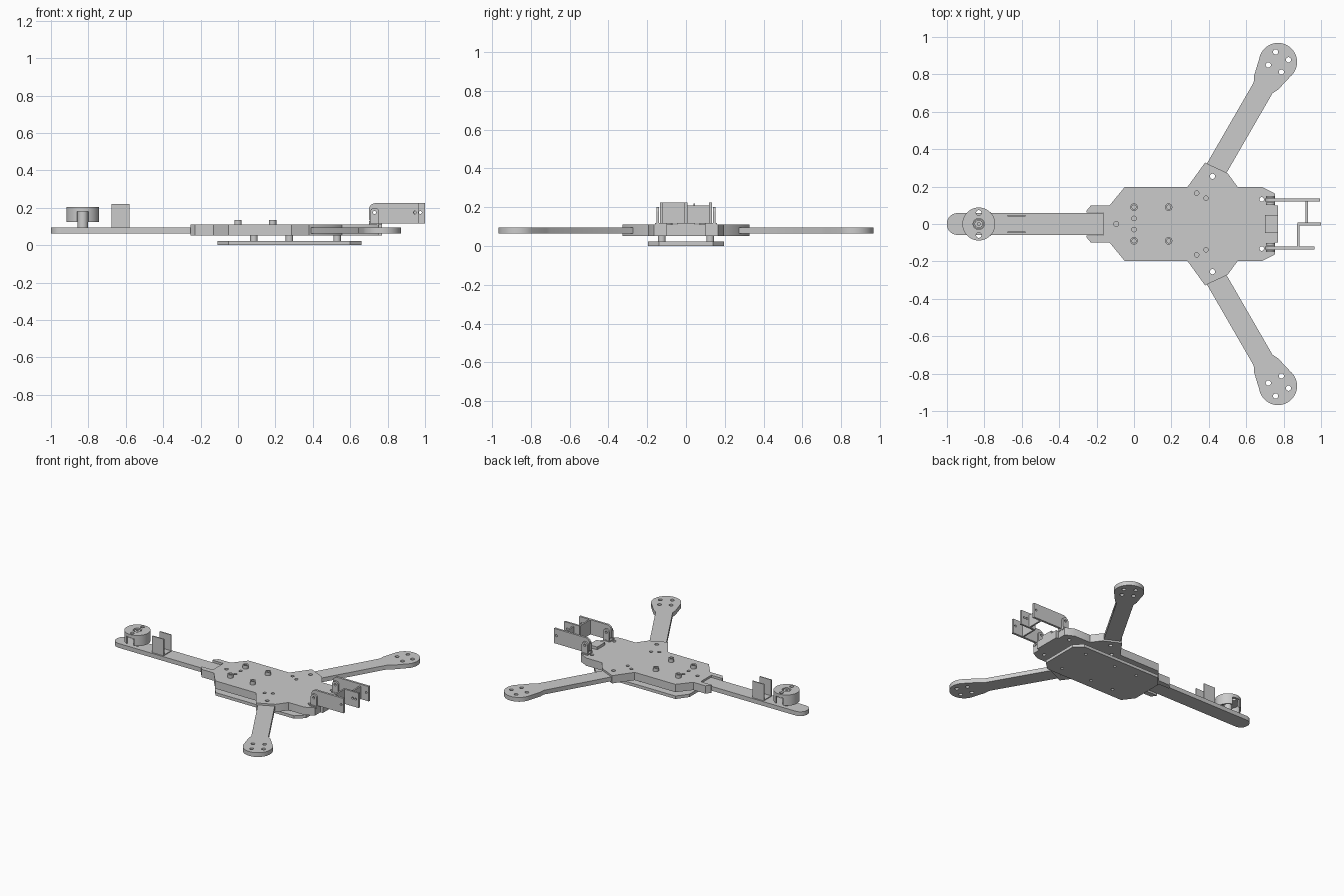
import bpy
from math import sin, cos, pi, radians

if "Cube" in bpy.data.objects:
    bpy.data.objects.remove(bpy.data.objects["Cube"])


def arc(cx, cy, r, a0, a1, n=16):
    """Points along an arc, angles in degrees."""
    return [(cx + r * cos(radians(a0 + (a1 - a0) * i / n)),
             cy + r * sin(radians(a0 + (a1 - a0) * i / n))) for i in range(n + 1)]


def circle(cx, cy, r, n=24):
    return arc(cx, cy, r, 0, 360, n)[:-1]


def mirror(half):
    """Close an outline that is symmetric about y = 0."""
    return half + [(x, -y) for x, y in reversed(half)]


def plate(name, outline, lo, hi, holes=(), upright=False):
    """Extrude a profile: along z, or along y when upright (profile in x, z)."""
    cu = bpy.data.curves.new(name, 'CURVE')
    cu.dimensions = '2D'
    cu.fill_mode = 'BOTH'
    cu.extrude = (hi - lo) / 2
    for pts in [outline] + [circle(*h) for h in holes]:
        sp = cu.splines.new('POLY')
        sp.points.add(len(pts) - 1)
        for p, (x, y) in zip(sp.points, pts):
            p.co = (x, y, 0, 1)
        sp.use_cyclic_u = True
    ob = bpy.data.objects.new(name, cu)
    bpy.context.collection.objects.link(ob)
    mid = (lo + hi) / 2
    if upright:
        ob.rotation_euler = (pi / 2, 0, 0)
        ob.location = (0, mid, 0)
    else:
        ob.location = (0, 0, mid)
    bpy.ops.object.select_all(action='DESELECT')
    ob.select_set(True)
    bpy.context.view_layer.objects.active = ob
    bpy.ops.object.convert(target='MESH')
    bpy.ops.object.shade_smooth_by_angle(angle=radians(30))
    return bpy.context.object


def box(name, x0, x1, y0, y1, z0, z1):
    return plate(name, [(x0, y0), (x1, y0), (x1, y1), (x0, y1)], z0, z1)


# Main body with a slot for the tail boom
body = mirror([(-0.165, 0.062), (-0.255, 0.062), (-0.255, 0.07), (-0.23, 0.1),
               (-0.13, 0.1), (-0.05, 0.197), (0.285, 0.197), (0.38, 0.328),
               (0.5, 0.272), (0.555, 0.197), (0.685, 0.197), (0.75, 0.165),
               (0.75, 0.1), (0.77, 0.1)])
body_holes = [(-0.095, 0, 0.013)]
for s in (1, -1):
    body_holes += [(0, s * 0.03, 0.012), (0.335, s * 0.165, 0.012),
                   (0.385, s * 0.138, 0.012), (0.42, s * 0.255, 0.014),
                   (0.683, s * 0.132, 0.012)]
plate("body", body, 0.052, 0.11, body_holes)
box("front_block", 0.70, 0.77, -0.047, 0.047, 0.105, 0.13)

# Battery plate hung on posts
post_spots = [(x, y) for x in (0.085, 0.275, 0.53) for y in (-0.125, 0.125)]
under = mirror([(-0.11, 0.115), (-0.05, 0.195), (0.6, 0.195), (0.66, 0.14)])
plate("battery_plate", under, 0.0, 0.022, [(x, y, 0.01) for x, y in post_spots])
for x, y in post_spots:
    plate("lower_post", circle(x, y, 0.02), 0.02, 0.054)

# Hollow standoffs on top
for x in (0, 0.185):
    for y in (-0.09, 0.09):
        plate("top_standoff", circle(x, y, 0.02), 0.108, 0.135, [(x, y, 0.011)])

# Angled front arms with round motor mounts
C, S = cos(pi / 3), sin(pi / 3)
local = mirror([(-0.75, 0.058), (-0.16, 0.058), (-0.125, 0.075)]
               + arc(0, 0, 0.102, 110, 0, 20)[:-1] + [(0.102, 0)])
for s, name in ((1, "back_arm"), (-1, "front_arm")):
    pts = [(0.77 + u * C - v * S, s * (0.866 + u * S + v * C)) for u, v in local[:]]
    pts = [p for i, p in enumerate(pts) if i == 0 or p != pts[i - 1]]
    holes = [(0.77 + a, s * (0.866 + b), 0.014) for a, b in
             ((-0.013, 0.054), (0.056, 0.012), (-0.052, -0.016), (0.018, -0.054))]
    plate(name, pts, 0.064, 0.096, holes + [(0.42, s * 0.255, 0.014)])

# Tail boom with rounded end
plate("tail_boom", mirror([(-0.16, 0.058)] + arc(-0.945, 0.003, 0.055, 90, 178, 10)),
      0.064, 0.096)

# Servo holder: U shaped
box("servo_base", -0.675, -0.58, -0.047, 0.047, 0.094, 0.102)
for y in (-0.043, 0.043):
    box("servo_wall", -0.675, -0.58, y - 0.004, y + 0.004, 0.096, 0.22)

# Tail motor: post, capped bell with open front and back
mx = -0.83
plate("motor_post", circle(mx, 0, 0.028), 0.094, 0.182)
plate("motor_cap", circle(mx, 0, 0.088, 40), 0.18, 0.205,
      [(mx, 0.06, 0.014), (mx, -0.06, 0.014), (mx, 0, 0.03)])
plate("motor_hub", circle(mx, 0, 0.022), 0.18, 0.2, [(mx, 0, 0.008)])
for a in (0, 180):
    plate("bell_wall", arc(mx, 0, 0.088, a - 70, a + 70) + arc(mx, 0, 0.079, a + 70, a - 70),
          0.125, 0.182)

# Camera mount: hinge ears and feet
ear = [(0.705, 0.1), (0.755, 0.1)] + arc(0.73, 0.175, 0.025, 0, 180, 12)
for s in (1, -1):
    for y in (0.145, 0.108):
        plate("hinge_ear", ear, s * y - 0.006, s * y + 0.006, [(0.73, 0.175, 0.009)], True)
    box("hinge_foot", 0.70, 0.755, min(s * 0.1, s * 0.16), max(s * 0.1, s * 0.16), 0.105, 0.118)

# Camera mount: side plates, centre plate and stepped cross plates
for y, x1 in ((0.127, 0.995), (-0.127, 0.965)):
    side = [(x1, 0.115), (x1, 0.225)] + arc(0.735, 0.19, 0.035, 90, 180, 10) + [(0.70, 0.135), (0.755, 0.115)]
    plate("camera_side", side, y - 0.008, y + 0.008,
          [(0.73, 0.175, 0.009), (x1 - 0.02, 0.175, 0.008)], True)
plate("camera_centre", [(0.875, 0.115), (1.0, 0.115), (1.0, 0.225), (0.875, 0.225)],
      -0.007, 0.007, [(0.975, 0.175, 0.008), (0.95, 0.175, 0.008)], True)
box("camera_cross_back", 0.918, 0.93, 0, 0.125, 0.115, 0.21)
box("camera_cross_front", 0.872, 0.884, -0.125, 0, 0.115, 0.225)
